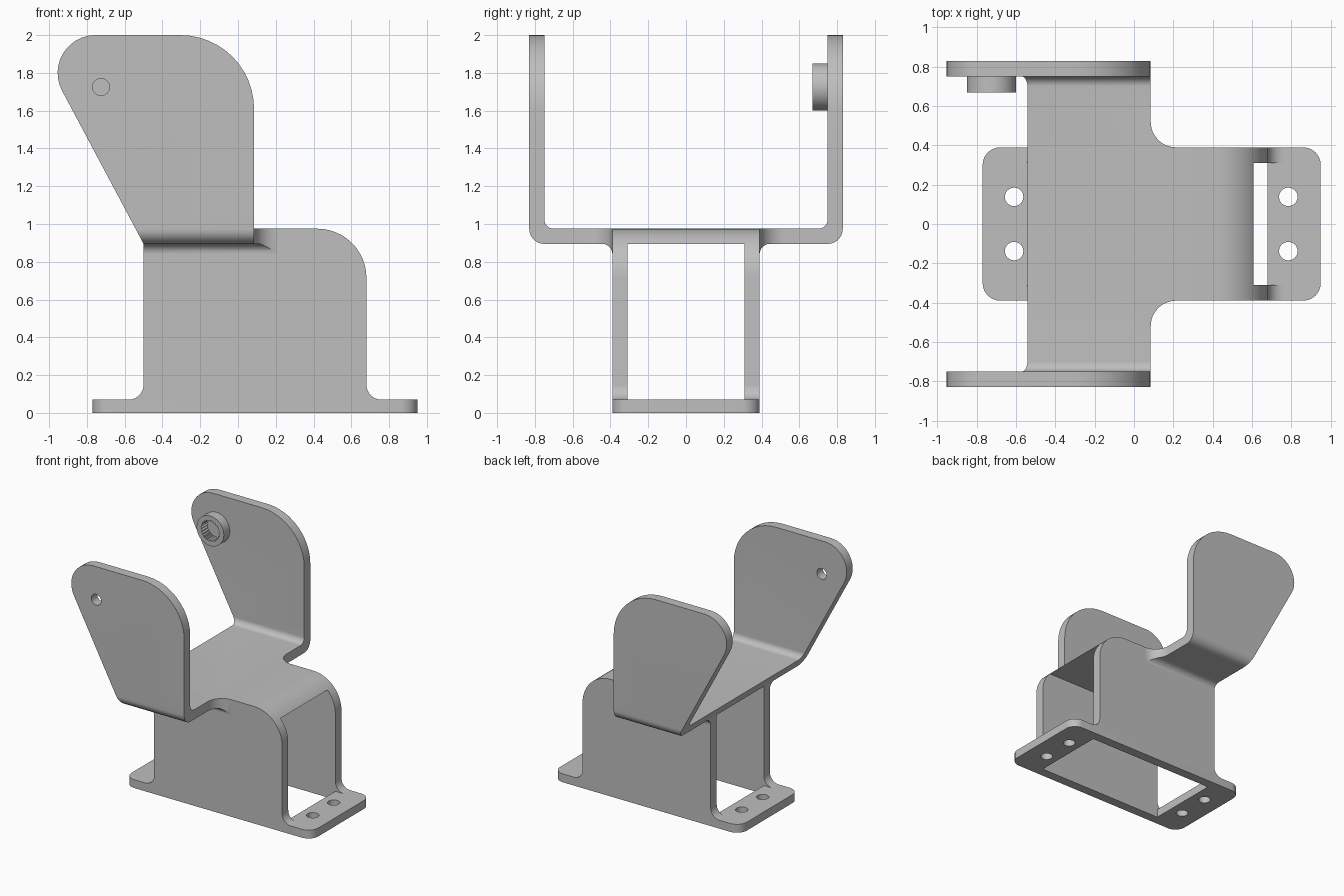
import bpy
import bmesh
from math import cos, sin, pi, tan
from mathutils import Vector

if "Cube" in bpy.data.objects:
    bpy.data.objects.remove(bpy.data.objects["Cube"], do_unlink=True)

GREY = (0.52, 0.52, 0.52, 1)
metal = bpy.data.materials.new("grey_metal")
metal.use_nodes = True
metal.diffuse_color = GREY
metal.node_tree.nodes["Principled BSDF"].inputs["Base Color"].default_value = GREY


def rounded(corners, steps=12):
    """Closed outline; a third value on a corner is its fillet radius."""
    out = []
    for i, c in enumerate(corners):
        p = Vector(c[:2])
        if len(c) < 3:
            out.append(p)
            continue
        u = (Vector(corners[i - 1][:2]) - p).normalized()
        v = (Vector(corners[(i + 1) % len(corners)][:2]) - p).normalized()
        ang, r = u.angle(v), c[2]
        centre = p + (u + v).normalized() * r / sin(ang / 2)
        a = p + u * r / tan(ang / 2) - centre
        b = p + v * r / tan(ang / 2) - centre
        s = pi - ang
        for k in range(steps + 1):
            t = k / steps
            out.append(centre + (a * sin((1 - t) * s) + b * sin(t * s)) / sin(s))
    return out


def circle(x, y, r, n=32, tooth=0):
    """Circle outline; with a tooth depth every second point moves inward."""
    return [(x + (r - tooth * (i % 2)) * cos(2 * pi * i / n),
             y + (r - tooth * (i % 2)) * sin(2 * pi * i / n)) for i in range(n)]


def rect(x0, x1, y0, y1):
    return [(x0, y0), (x1, y0), (x1, y1), (x0, y1)]


def prism(name, outline, axis, lo, hi):
    """Extrude a flat outline along an axis from lo to hi."""
    place = {"X": lambda a, b, t: (t, a, b),
             "Y": lambda a, b, t: (a, t, b),
             "Z": lambda a, b, t: (a, b, t)}[axis]
    bm = bmesh.new()
    ends = [[bm.verts.new(place(p[0], p[1], t)) for p in outline] for t in (lo, hi)]
    for end in ends:
        bm.faces.new(end)
    n = len(outline)
    for i in range(n):
        j = (i + 1) % n
        bm.faces.new((ends[0][i], ends[0][j], ends[1][j], ends[1][i]))
    bmesh.ops.recalc_face_normals(bm, faces=bm.faces)
    mesh = bpy.data.meshes.new(name)
    bm.to_mesh(mesh)
    bm.free()
    mesh.materials.append(metal)
    obj = bpy.data.objects.new(name, mesh)
    bpy.context.collection.objects.link(obj)
    return obj


def activate(obj):
    bpy.ops.object.select_all(action="DESELECT")
    obj.select_set(True)
    bpy.context.view_layer.objects.active = obj


def carve(obj, outline, axis, lo, hi, operation="DIFFERENCE"):
    """Boolean a prism into the object, then discard the cutter."""
    cutter = prism("cutter", outline, axis, lo, hi)
    cutter.hide_render = True
    mod = obj.modifiers.new("carve", "BOOLEAN")
    mod.operation, mod.solver, mod.object = operation, "EXACT", cutter
    activate(obj)
    bpy.ops.object.modifier_apply(modifier=mod.name)
    bpy.data.objects.remove(cutter, do_unlink=True)


# Base plate with rounded corners, a central window and four bolt holes
base = prism("base_plate",
             rounded([p + (0.09,) for p in rect(-0.77, 0.95, -0.39, 0.39)]),
             "Z", 0, 0.07)
carve(base, rect(-0.5, 0.68, -0.31, 0.31), "Z", -0.1, 0.2)
for x in (-0.61, 0.785):
    for y in (-0.138, 0.138):
        carve(base, circle(x, y, 0.047), "Z", -0.1, 0.2)

# Hollow body: two side walls, a roof, and flared feet
body = prism("body", rounded([
    (-0.6, 0.04), (-0.6, 0.07), (-0.5, 0.07, 0.08), (-0.5, 0.975),
    (0.68, 0.975, 0.26), (0.68, 0.07, 0.08), (0.78, 0.07), (0.78, 0.04)]),
    "Y", -0.39, 0.39)
carve(body, rect(-0.31, 0.31, -0.1, 0.895), "X", -1, 1)

# U-shaped yoke: bent cross-section trimmed to the arm outline
half = [(0.37, 0.895), (0.37, 0.83), (0.39, 0.83), (0.39, 0.895, 0.055),
        (0.83, 0.895, 0.08), (0.83, 2.1), (0.75, 2.1), (0.75, 0.975, 0.05)]
section = half + [(-c[0],) + c[1:] for c in reversed(half)]
yoke = prism("yoke", rounded(section), "X", -1.3, 0.3)
carve(yoke, rounded([
    (-0.5, 0.8), (-0.5, 0.895), (-1.088, 2, 0.2), (0.085, 2, 0.39),
    (0.085, 1.1), (0.25, 1.1), (0.25, 0.8)]), "Y", -1, 1, "INTERSECT")

# Curved notches where the yoke meets the body
for side in (-1, 1):
    carve(yoke, rounded([(0.085, side), (0.085, side * 0.39, 0.13),
                         (0.5, side * 0.39), (0.5, side)]), "Z", 0.7, 2.2)

# Pivot hole in the front arm, splined boss on the back arm
PX, PZ = -0.725, 1.725
carve(yoke, circle(PX, PZ, 0.045), "Y", -1, -0.6)
boss = prism("splined_boss", circle(PX, PZ, 0.125, 64), "Y", 0.67, 0.752)
carve(boss, circle(PX, PZ, 0.088, 50, 0.01), "Y", 0.6, 0.8)

for part in (base, body, yoke, boss):
    activate(part)
    bpy.ops.object.shade_smooth_by_angle(angle=pi / 7)
